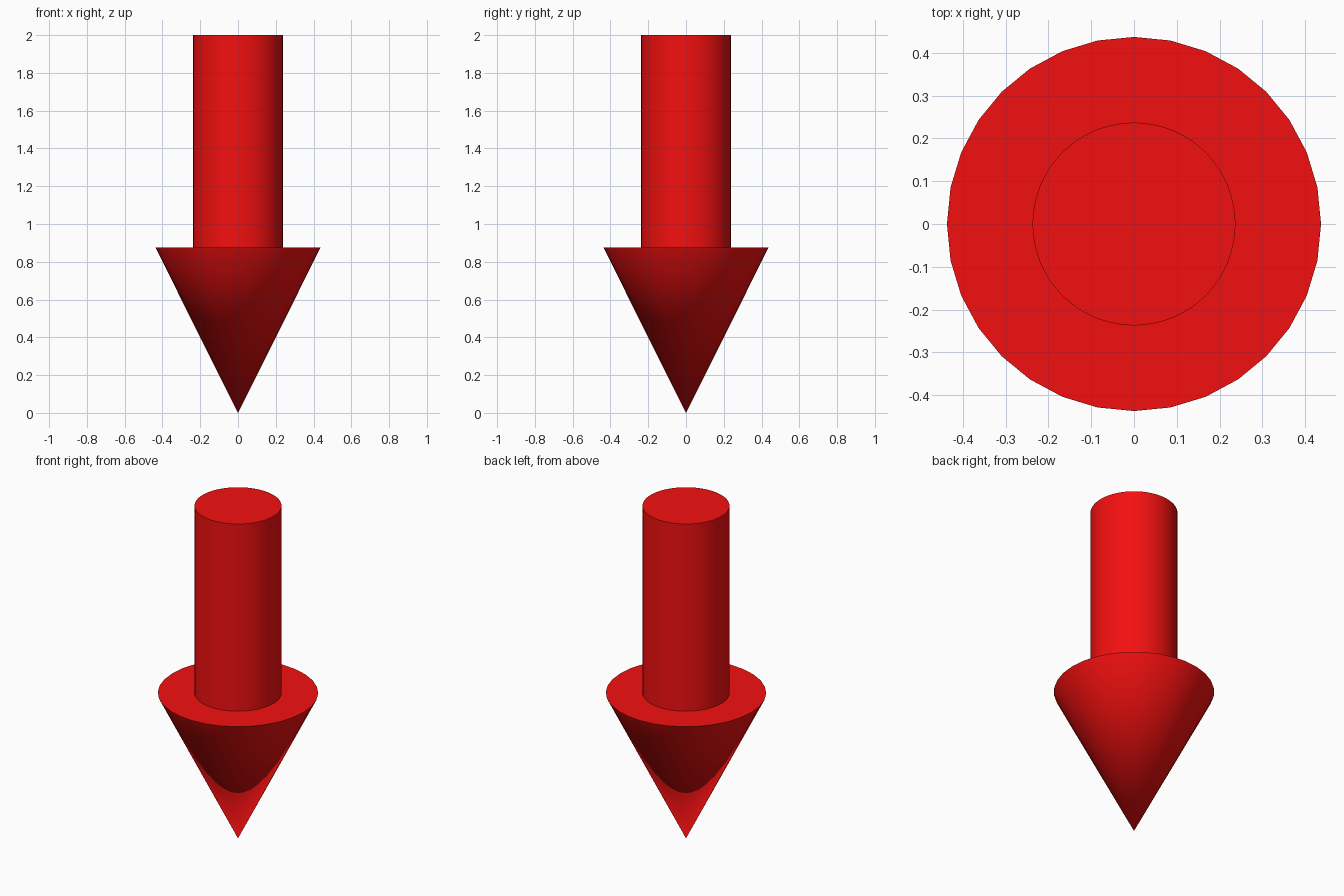
import bpy
from math import radians

if "Cube" in bpy.data.objects:
    bpy.data.objects.remove(bpy.data.objects["Cube"])

RIM_Z = 0.875   # height where the head meets the shaft
TOP_Z = 2.0

red = bpy.data.materials.new("red")
red.diffuse_color = (0.9, 0.005, 0.005, 1)
red.use_nodes = True
red.node_tree.nodes["Principled BSDF"].inputs["Base Color"].default_value = red.diffuse_color


def tapered(name, sides, r_bottom, r_top, z0, z1):
    """Round part between two heights, smooth with sharp rims."""
    bpy.ops.mesh.primitive_cone_add(vertices=sides, radius1=r_bottom, radius2=r_top,
                                    depth=z1 - z0, location=(0, 0, (z0 + z1) / 2))
    ob = bpy.context.object
    ob.name = name
    ob.data.materials.append(red)
    bpy.ops.object.shade_smooth_by_angle(angle=radians(30))
    return ob


# Arrow head: point down on the ground
tapered("arrow_head", 32, 0.0, 0.437, 0.0, RIM_Z)

# Arrow shaft: cylinder standing on the head
tapered("arrow_shaft", 64, 0.237, 0.237, RIM_Z, TOP_Z)
